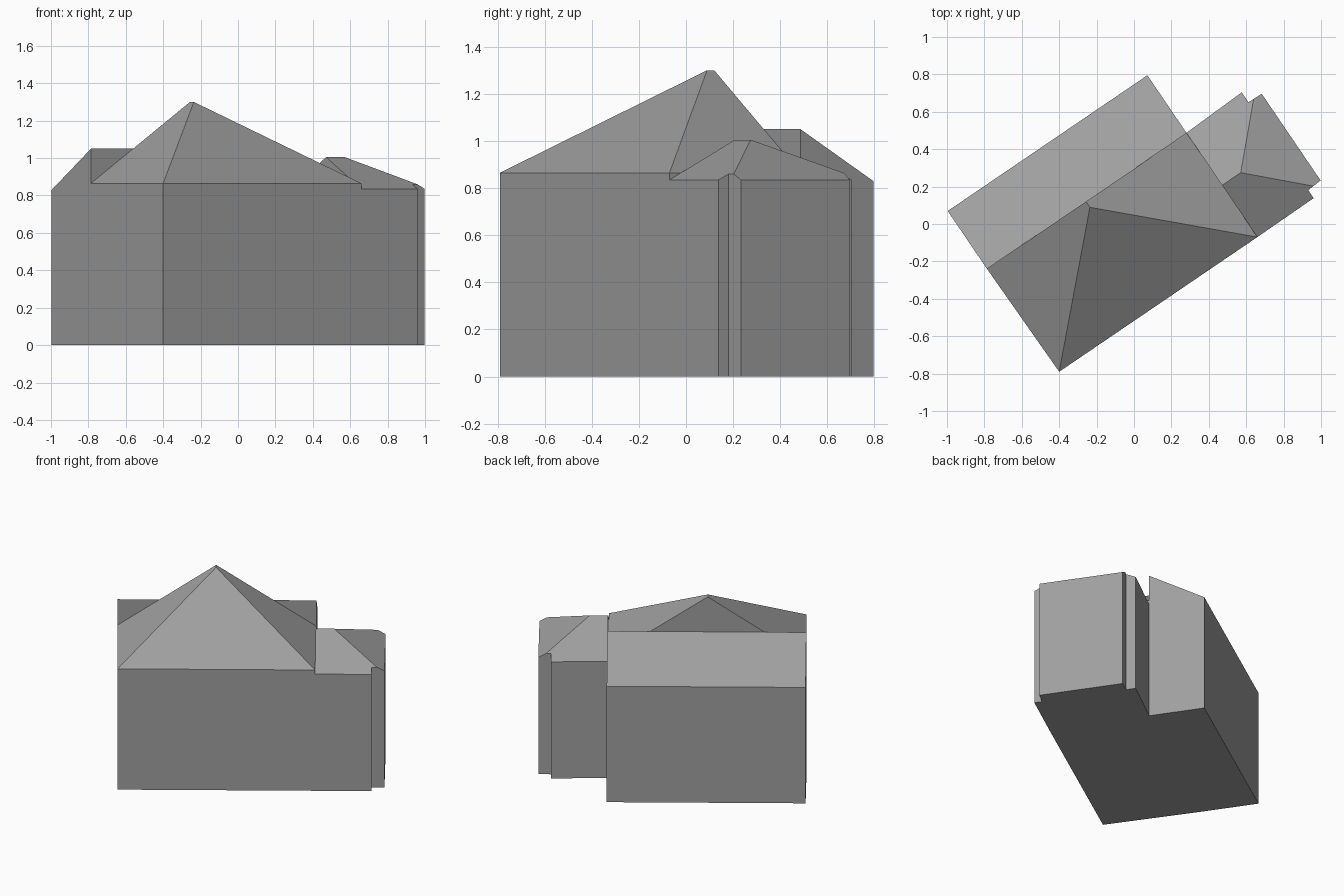
import bpy
import bmesh
from math import radians

cube = bpy.data.objects.get("Cube")
if cube:
    bpy.data.objects.remove(cube, do_unlink=True)

# One plain grey for the whole house
grey = bpy.data.materials.new("plain grey")
grey.use_nodes = True
colour = (0.35, 0.35, 0.35, 1)
grey.diffuse_color = colour
grey.node_tree.nodes["Principled BSDF"].inputs["Base Color"].default_value = colour

ORIGIN = (-0.40, -0.79, 0)
TURN = radians(34.2)


def wing(name, eaves, peaks, roof):
    """Walls from the ground to the eaves, then roof faces over eaves and peaks."""
    bm = bmesh.new()
    ground = [bm.verts.new((x, y, 0)) for x, y, z in eaves]
    top = [bm.verts.new(p) for p in eaves]
    points = top + [bm.verts.new(p) for p in peaks]
    bm.faces.new(ground[::-1])
    count = len(eaves)
    for i in range(count):
        j = (i + 1) % count
        bm.faces.new((ground[i], ground[j], top[j], top[i]))
    for face in roof:
        bm.faces.new([points[i] for i in face])
    bmesh.ops.recalc_face_normals(bm, faces=bm.faces[:])
    mesh = bpy.data.meshes.new(name)
    bm.to_mesh(mesh)
    bm.free()
    mesh.materials.append(grey)
    obj = bpy.data.objects.new(name, mesh)
    obj.location = ORIGIN
    obj.rotation_euler.z = TURN
    bpy.context.collection.objects.link(obj)


# House measurements along its own walls
LEFT, RIGHT, MIDDLE, BACK = -0.01, 1.281, 0.672, 1.046
EAVE, LOW, SHED_TOP, RIDGE = 0.865, 0.835, 1.05, 1.005

# Main front block: steep hipped roof with an upright back gable
wing("main_block",
     [(0, 0, EAVE), (RIGHT, 0, EAVE), (RIGHT, MIDDLE, EAVE), (LEFT, MIDDLE, EAVE)],
     [(0.63, 0.635, 1.3), (0.63, MIDDLE, 1.3)],
     [(0, 1, 4), (1, 2, 5, 4), (2, 3, 5), (3, 0, 4, 5)])

# Rear block: single slope falling to the back
wing("rear_lean_to",
     [(LEFT, MIDDLE, SHED_TOP), (RIGHT, MIDDLE, SHED_TOP),
      (RIGHT, BACK, 0.83), (LEFT, BACK, 0.83)],
     [], [(0, 1, 2, 3)])

# Side wing: low hipped roof, its end wall standing forward between two corners
INNER, OUTER = 1.647, 1.731
wing("side_wing",
     [(RIGHT, 0, LOW), (INNER, 0.003, LOW), (INNER, 0.055, 0.86),
      (1.682, 0.057, 0.86), (OUTER, 0.06, LOW),
      (OUTER, 0.621, LOW), (1.68, 0.622, 0.865), (INNER, 0.623, 0.865),
      (INNER, 0.687, LOW), (RIGHT, 0.674, LOW)],
     [(RIGHT, 0.335, RIDGE), (1.401, 0.335, RIDGE)],
     [(0, 1, 2, 3, 11, 10), (3, 4, 5, 6, 11),
      (6, 7, 8, 9, 10, 11), (9, 0, 10)])
